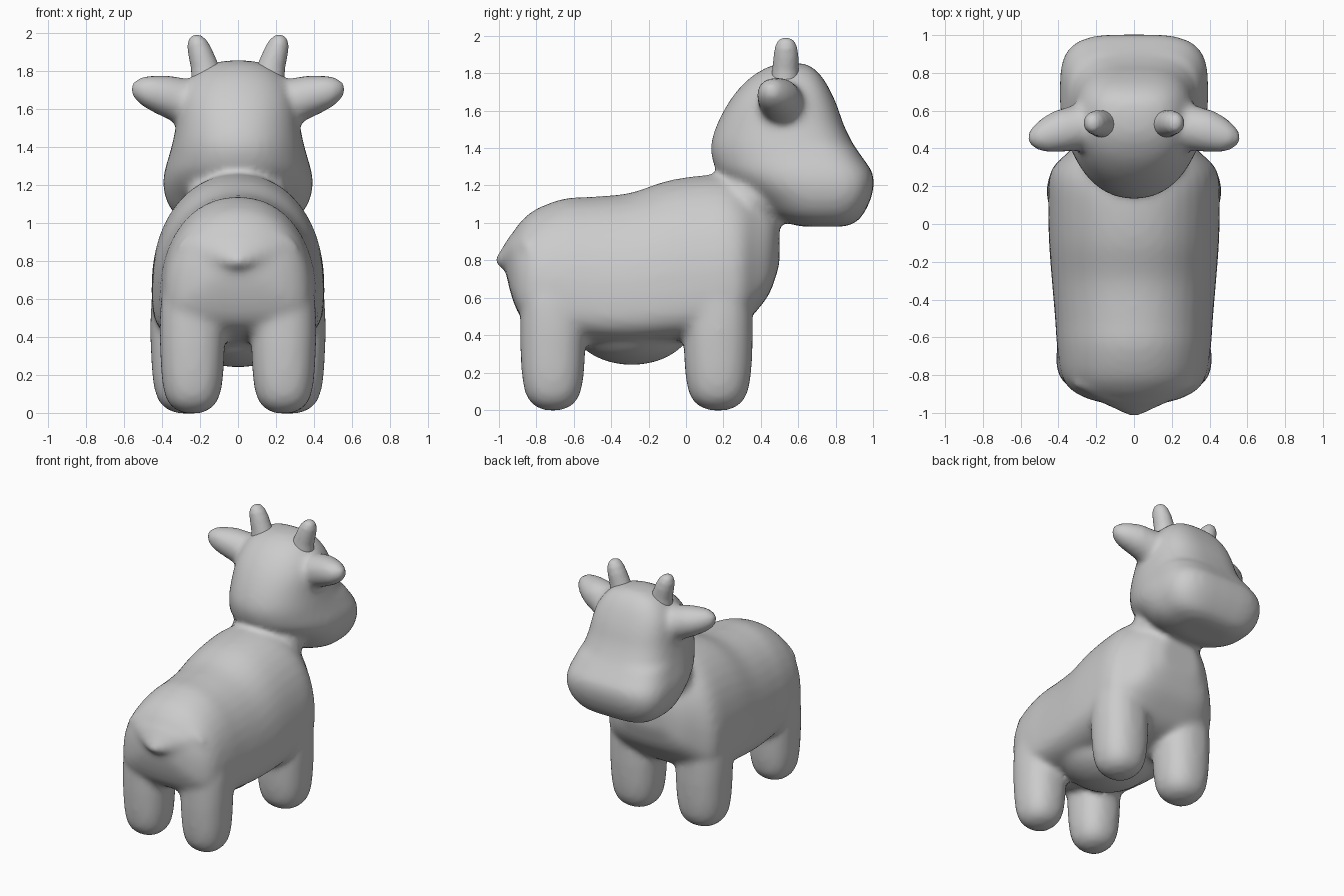
import bpy, bmesh, math
from mathutils import Vector

if "Cube" in bpy.data.objects:
    bpy.data.objects.remove(bpy.data.objects["Cube"])

N = 40


def spow(v, e):
    return math.copysign(abs(v) ** (2 / e), v)


def refine(rows, n=4):
    """Catmull-Rom interpolation between rows of numbers."""
    out = []
    for i in range(len(rows) - 1):
        quad = (rows[max(i - 1, 0)], rows[i], rows[i + 1], rows[min(i + 2, len(rows) - 1)])
        for k in range(n):
            t = k / n
            out.append(tuple(b + .5 * t * (c - a + t * (2 * a - 5 * b + 4 * c - d + t * (3 * (b - c) + d - a)))
                             for a, b, c, d in zip(*quad)))
    return out + [rows[-1]]


def loft(bm, rings):
    """Skin a list of closed rings and cap both ends."""
    loops = [[bm.verts.new(p) for p in r] for r in rings]
    for a, b in zip(loops, loops[1:]):
        for i in range(len(a)):
            j = (i + 1) % len(a)
            bm.faces.new((a[i], a[j], b[j], b[i]))
    bm.faces.new(loops[0][::-1])
    bm.faces.new(loops[-1])


def section(w, mid, lo, hi, e_lo, e_hi):
    """Cross-section (x, v): half width w at v = mid, separate upper and lower roundness."""
    pts = []
    for i in range(N):
        t = math.tau * i / N
        c, s = math.cos(t), math.sin(t)
        e, h = (e_hi, hi - mid) if s >= 0 else (e_lo, mid - lo)
        pts.append((w * spow(c, e), mid + h * spow(s, e)))
    return pts


def ellipsoid(bm, c, r):
    v = bmesh.ops.create_uvsphere(bm, u_segments=24, v_segments=16, radius=1)["verts"]
    bmesh.ops.scale(bm, vec=r, verts=v)
    bmesh.ops.translate(bm, vec=c, verts=v)


def tube(bm, stations):
    """Limb along stations of (centre, radius_a, radius_b), perpendicular to its axis."""
    d = (Vector(stations[-1][0]) - Vector(stations[0][0])).normalized()
    v = Vector((0, 1, 0))
    v = (v - d * v.dot(d)).normalized()
    u = v.cross(d)
    loft(bm, [[Vector(c) + u * a * math.cos(math.tau * i / 20) + v * b * math.sin(math.tau * i / 20)
               for i in range(20)] for c, a, b in stations])


def finish(bm, name, voxel, smooth):
    bmesh.ops.recalc_face_normals(bm, faces=bm.faces)
    me = bpy.data.meshes.new(name)
    bm.to_mesh(me)
    bm.free()
    ob = bpy.data.objects.new(name, me)
    bpy.context.collection.objects.link(ob)
    rm = ob.modifiers.new("fuse", "REMESH")
    rm.mode = "VOXEL"
    rm.voxel_size = voxel
    rm.use_smooth_shade = True
    sm = ob.modifiers.new("soften", "SMOOTH")
    sm.factor = 0.5
    sm.iterations = smooth
    return ob


bm = bmesh.new()

# Torso: y, bottom, top, half width
torso = [(-.96, .72, .87, .10), (-.93, .60, .94, .23), (-.88, .49, 1.01, .33), (-.8, .43, 1.075, .385),
         (-.65, .38, 1.13, .408), (-.5, .36, 1.14, .418), (-.3, .35, 1.16, .435), (-.1, .36, 1.225, .45),
         (.1, .38, 1.255, .455), (.22, .41, 1.25, .453), (.30, .45, 1.215, .43), (.37, .52, 1.18, .36),
         (.45, .63, 1.13, .27), (.5, .78, 1.05, .15)]
loft(bm, [[(x, y, z) for x, z in section(w, lo + .3 * (hi - lo), lo, hi, 3.4, 2.15)]
          for y, lo, hi, w in refine(torso)])

# Belly, neck and broad tail wedge
ellipsoid(bm, (0, -.29, .47), (.34, .33, .23))
ellipsoid(bm, (0, .35, 1.13), (.27, .2, .2))
tube(bm, [((0, -.84, .83), .34, .17), ((0, -.92, .82), .22, .11), ((0, -.975, .805), .11, .055),
          ((0, -1.015, .79), .03, .02)])

# Legs: rounded columns running up into the torso, x and y centre with radii
prof = [(-.003, .2), (.012, .48), (.05, .74), (.11, .89), (.2, .97), (.32, 1.01), (.45, 1.03), (.6, .98), (.75, .75)]
for side in (-1, 1):
    for x, y, rx, ry in ((.24, -.712, .168, .172), (.272, .172, .185, .182)):
        loft(bm, [[(side * (x + rx * s * spow(math.cos(math.tau * i / 24), 2.3)),
                    y + ry * min(s, 1.02) * spow(math.sin(math.tau * i / 24), 2.3), z)
                   for i in range(24)] for z, s in refine(prof, 3)])
    # Webbing that rounds the arch between the rear legs
    ellipsoid(bm, (side * .14, -.72, .5), (.13, .15, .13))

# Head: z, back y, front y, half width, y of widest point
head = [(.98, .62, .85, .18, .74), (1.005, .52, .91, .27, .73), (1.05, .44, .95, .335, .71),
        (1.12, .36, .985, .377, .70), (1.2, .25, 1.004, .394, .68), (1.27, .17, .996, .387, .65),
        (1.34, .14, .95, .367, .61), (1.42, .133, .895, .345, .56), (1.52, .163, .845, .325, .53),
        (1.62, .213, .81, .31, .52), (1.7, .268, .775, .285, .53), (1.77, .335, .735, .24, .54),
        (1.82, .41, .69, .18, .56), (1.845, .47, .65, .11, .57), (1.855, .53, .6, .04, .57)]
loft(bm, [[(x, y, z) for x, y in section(w, mid, lo, hi, 2.1, 3.6 if z < 1.4 else 3.0)]
          for z, lo, hi, w, mid in refine(head, 3)])

# Ears
for s in (-1, 1):
    tube(bm, [((s * .2, .53, 1.61), .13, .12), ((s * .32, .505, 1.65), .118, .12),
              ((s * .40, .49, 1.675), .107, .113), ((s * .48, .465, 1.695), .085, .09),
              ((s * .53, .452, 1.71), .06, .06), ((s * .563, .445, 1.717), .02, .02)])
finish(bm, "calf_body", .022, 8)

# Horns
for s, side in ((-1, "left"), (1, "right")):
    bm = bmesh.new()
    tube(bm, [((s * .16, .53, 1.74), .09, .08), ((s * .178, .532, 1.83), .072, .07),
              ((s * .2, .535, 1.9), .064, .066), ((s * .215, .535, 1.945), .054, .058),
              ((s * .225, .535, 1.975), .036, .042), ((s * .23, .535, 1.988), .014, .016)])
    finish(bm, side + "_horn", .012, 2)
